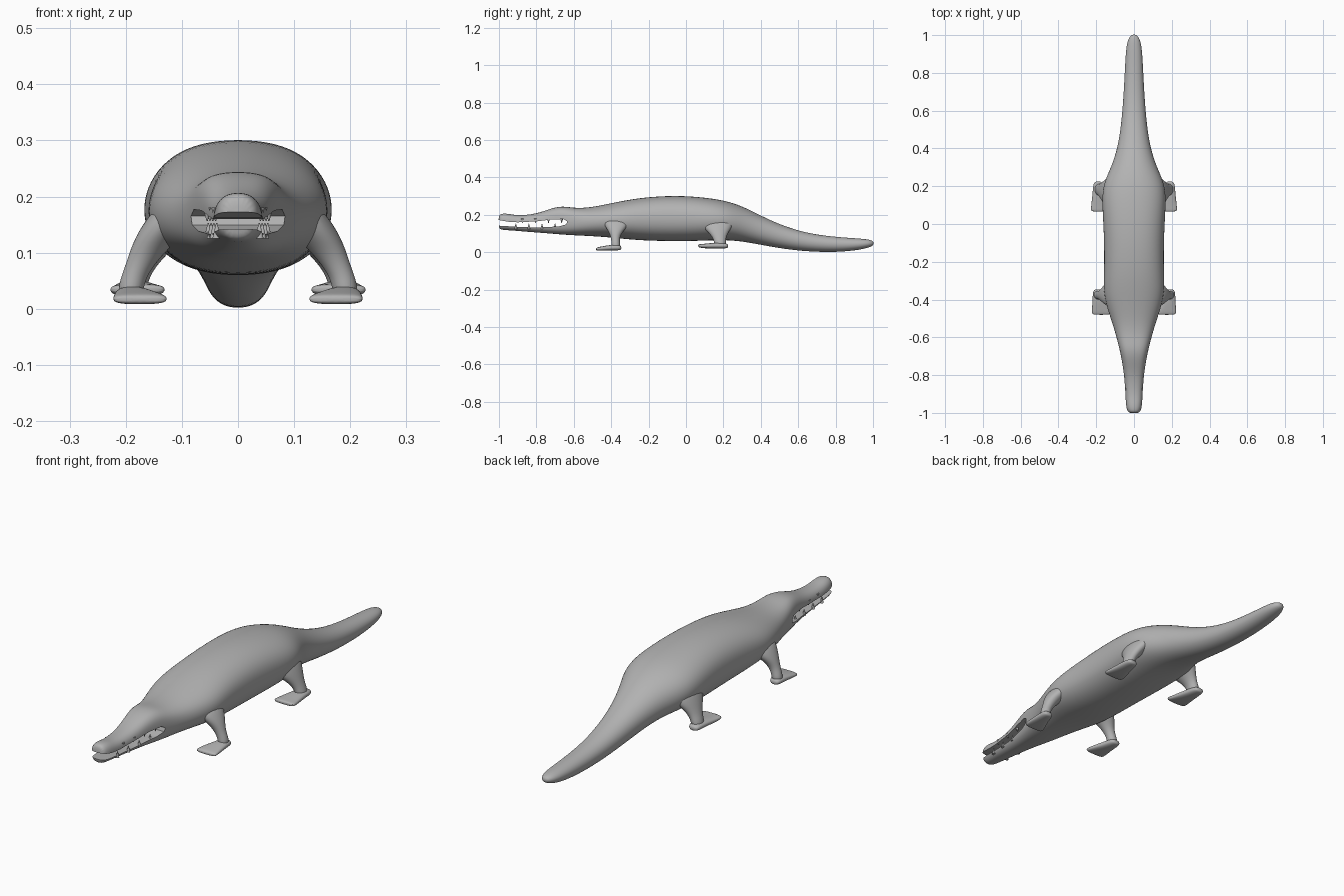
import bpy, bmesh
from math import sin, cos, pi, copysign
from mathutils import Vector

cube = bpy.data.objects.get("Cube")
if cube:
    bpy.data.objects.remove(cube, do_unlink=True)

GREY = (0.45, 0.45, 0.45, 1)
skin = bpy.data.materials.new("grey skin")
skin.use_nodes = True
skin.diffuse_color = GREY
skin.node_tree.nodes["Principled BSDF"].inputs["Base Color"].default_value = GREY
SEG = 20
GROW = 3 / (2 + cos(2 * pi / SEG))   # offsets the subdivision shrinkage


def finish(name, bm):
    bmesh.ops.recalc_face_normals(bm, faces=bm.faces)
    mesh = bpy.data.meshes.new(name)
    bm.to_mesh(mesh)
    bm.free()
    mesh.materials.append(skin)
    obj = bpy.data.objects.new(name, mesh)
    bpy.context.collection.objects.link(obj)
    return obj


def select(obj):
    bpy.ops.object.select_all(action='DESELECT')
    obj.select_set(True)
    bpy.context.view_layer.objects.active = obj


def loft(name, rows, up):
    """Rows are (centre, half width, half depth, roundness); up is the depth axis."""
    bm = bmesh.new()
    rings = []
    for centre, a, b, p in rows:
        ring = []
        for i in range(SEG):
            c, s = cos(2 * pi * i / SEG), sin(2 * pi * i / SEG)
            u = copysign(abs(c) ** (2 / p), c) * a * GROW
            v = copysign(abs(s) ** (2 / p), s) * b * GROW
            ring.append(bm.verts.new(Vector(centre) + Vector((u, 0, 0)) + Vector(up) * v))
        rings.append(ring)
    for r, q in zip(rings, rings[1:]):
        for i in range(SEG):
            j = (i + 1) % SEG
            bm.faces.new((r[i], r[j], q[j], q[i]))
    bm.faces.new(rings[0])
    bm.faces.new(rings[-1])
    obj = finish(name, bm)
    obj.modifiers.new("smooth", 'SUBSURF').levels = 2
    obj.modifiers["smooth"].render_levels = 2
    return obj


def along_y(rows):
    return [((x, y, (lo + hi) / 2), w, (hi - lo) / 2, p) for y, x, w, lo, hi, p in rows]


def bake(obj):
    select(obj)
    bpy.ops.object.convert(target='MESH')
    bpy.ops.object.shade_smooth_by_angle(angle=0.7)


# Body from snout to tail tip: y, half width, bottom, top, roundness
body_rows = [
    (-1.003, .026, .128, .198, 2.4), (-.985, .038, .120, .207, 2.4),
    (-.95, .043, .118, .206, 2.4), (-.90, .045, .114, .195, 2.4),
    (-.80, .052, .106, .204, 2.5), (-.72, .064, .100, .235, 2.8),
    (-.66, .077, .095, .247, 2.9), (-.60, .092, .091, .236, 2.6),
    (-.53, .112, .088, .237, 2.3), (-.45, .140, .083, .251, 2.2),
    (-.36, .162, .075, .270, 2.2), (-.25, .157, .064, .290, 2.3),
    (-.10, .157, .060, .302, 2.3), (.03, .163, .060, .299, 2.3),
    (.15, .170, .065, .286, 2.2), (.23, .155, .065, .270, 2.1),
    (.31, .116, .057, .242, 2.1), (.40, .088, .040, .195, 2.1),
    (.50, .071, .022, .149, 2.1), (.60, .061, .009, .115, 2.1),
    (.70, .054, .002, .093, 2.1), (.82, .048, .001, .080, 2.1),
    (.93, .042, .013, .073, 2.1), (.98, .031, .026, .068, 2.1),
    (1.004, .013, .038, .058, 2.0),
]
body = loft("body", along_y([(y, 0, w, lo, hi, p) for y, w, lo, hi, p in body_rows]), (0, 0, 1))

# Open mouth, cut through the head
mouth = [(-1.1, .172), (-1, .172), (-.95, .163), (-.9, .16), (-.8, .165),
         (-.72, .175), (-.655, .177), (-.635, .165), (-.64, .149),
         (-.68, .138), (-.8, .132), (-.9, .136), (-1, .142), (-1.1, .142)]
bm = bmesh.new()
face = bm.faces.new([bm.verts.new((-.2, y, z)) for y, z in mouth])
out = bmesh.ops.extrude_face_region(bm, geom=[face])
bmesh.ops.translate(bm, vec=(.4, 0, 0),
                    verts=[v for v in out["geom"] if isinstance(v, bmesh.types.BMVert)])
cutter = finish("mouth_cutter", bm)
cutter.hide_render = True
cut = body.modifiers.new("mouth", 'BOOLEAN')
cut.operation, cut.solver, cut.object = 'DIFFERENCE', 'EXACT', cutter
bake(body)
bpy.data.objects.remove(cutter, do_unlink=True)

# Legs: x, y, z, half width, half length; feet: y, x, half width, bottom, top, roundness
legs = {
    "front": ([(.100, -.370, .190, .040, .080), (.130, -.372, .145, .044, .066),
               (.157, -.376, .108, .034, .036), (.175, -.378, .078, .025, .023),
               (.189, -.376, .050, .022, .022), (.192, -.376, .020, .023, .024)],
              [(-.345, .192, .016, .014, .032, 2.2), (-.36, .192, .026, .010, .040, 2.2),
               (-.40, .187, .032, .009, .040, 2.3), (-.45, .177, .045, .008, .031, 2.8),
               (-.472, .174, .048, .008, .027, 3), (-.481, .174, .044, .011, .022, 3)]),
    "rear": ([(.095, .160, .190, .050, .100), (.125, .165, .145, .046, .088),
              (.150, .172, .110, .036, .056), (.170, .178, .080, .027, .036),
              (.183, .182, .055, .024, .031), (.187, .182, .030, .024, .030)],
             [(.226, .190, .017, .024, .042, 2.2), (.21, .189, .027, .020, .050, 2.2),
              (.16, .185, .034, .019, .052, 2.3), (.10, .180, .046, .021, .045, 2.8),
              (.075, .179, .049, .024, .044, 3), (.065, .179, .045, .029, .041, 3)]),
}
for end, (leg, foot) in legs.items():
    for side, s in (("left", 1), ("right", -1)):
        bake(loft(f"{end}_{side}_leg",
                  [((s * x, y, z), a, b, 2) for x, y, z, a, b in leg], (0, 1, 0)))
        bake(loft(f"{end}_{side}_foot",
                  along_y([(y, s * x, w, lo, hi, p) for y, x, w, lo, hi, p in foot]), (0, 0, 1)))


# Teeth: cones set just inside the jaw edges
def tooth(name, x, y, base, tip):
    bpy.ops.mesh.primitive_cone_add(vertices=10, radius1=.008, radius2=.001,
                                    depth=abs(tip - base), location=(x, y, (base + tip) / 2),
                                    rotation=(0 if tip > base else pi, 0, 0))
    obj = bpy.context.object
    obj.name = name
    obj.data.materials.append(skin)
    bpy.ops.object.shade_smooth_by_angle(angle=0.7)


for side, s in (("left", 1), ("right", -1)):
    for i in range(4):
        y = -.70 - .07 * i
        x = s * (.053 - .005 * i)
        tooth(f"lower_{side}_tooth", x, y, .125, .153)
        tooth(f"upper_{side}_tooth", x + s * .002, y + .035, .180, .156)
